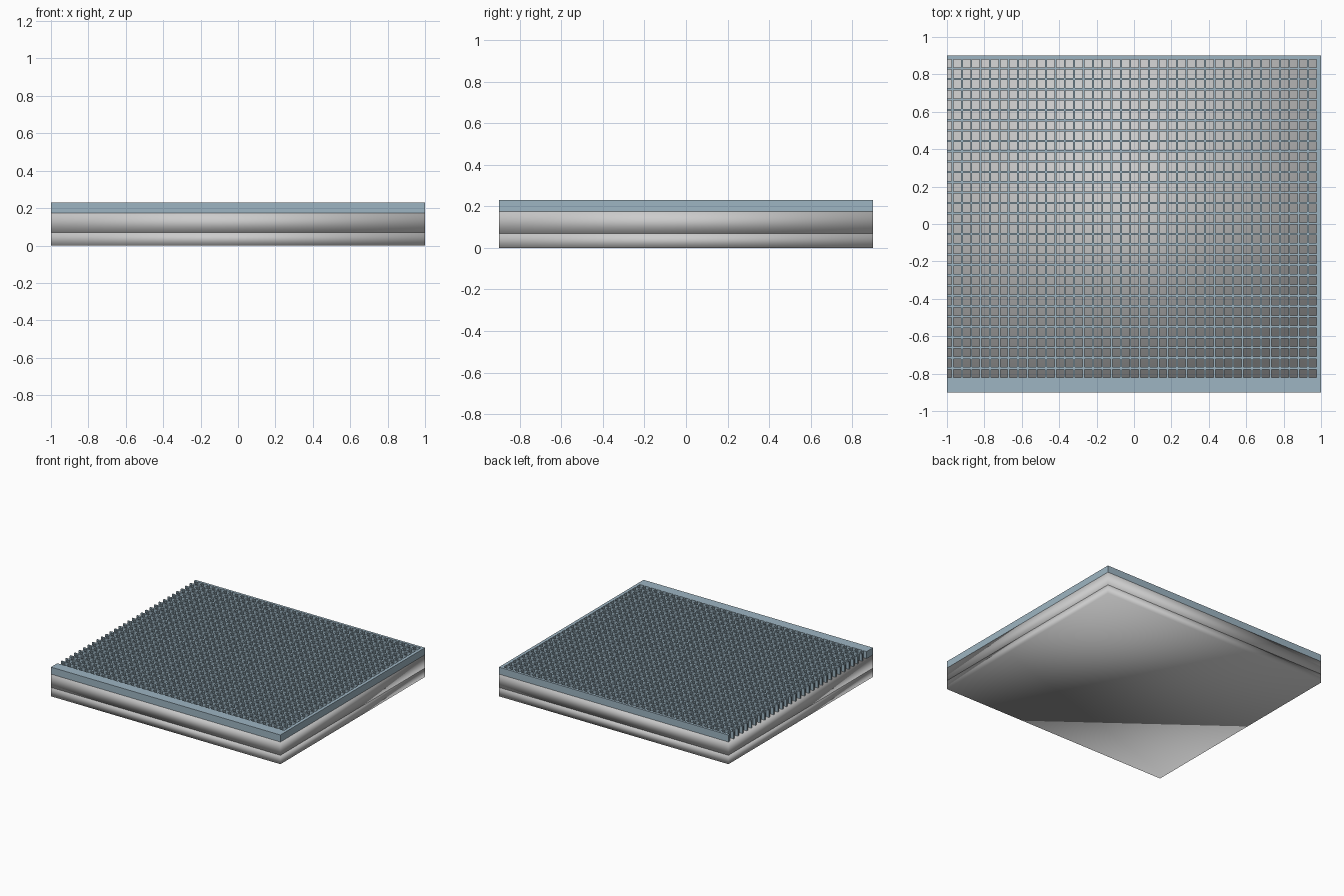
import bpy, bmesh

if "Cube" in bpy.data.objects:
    bpy.data.objects.remove(bpy.data.objects["Cube"])

W, D = 1.0, 0.9                      # half width, half depth
Z_BASE, Z_MID, Z_TOP = 0.07, 0.175, 0.23

blue = bpy.data.materials.new("steel_blue")
blue.diffuse_color = (0.34, 0.46, 0.54, 1)
blue.use_nodes = True
blue.node_tree.nodes["Principled BSDF"].inputs["Base Color"].default_value = blue.diffuse_color


def boxes(name, spans, mat=None, smooth=True):
    """One object made of boxes given as (x0, x1, y0, y1, z0, z1)."""
    bm = bmesh.new()
    for x0, x1, y0, y1, z0, z1 in spans:
        verts = bmesh.ops.create_cube(bm, size=1)["verts"]
        for v in verts:
            v.co = (x1 if v.co.x > 0 else x0,
                    y1 if v.co.y > 0 else y0,
                    z1 if v.co.z > 0 else z0)
    for f in bm.faces:
        f.smooth = smooth
    me = bpy.data.meshes.new(name)
    bm.to_mesh(me)
    bm.free()
    ob = bpy.data.objects.new(name, me)
    bpy.context.collection.objects.link(ob)
    if mat:
        me.materials.append(mat)
    return ob


# Two stacked grey slabs
boxes("base_slab", [(-W, W, -D, D, 0, Z_BASE)])
boxes("middle_slab", [(-W, W, -D, D, Z_BASE, Z_MID)])

# Grating rim: wide at the front, thin at the back and right, open at the left
FRONT, BACK, RIGHT = -0.82, 0.88, 0.975
boxes("grating_rim", [
    (-W, W, -D, FRONT, Z_MID, Z_TOP),
    (-W, W, BACK, D, Z_MID, Z_TOP),
    (RIGHT, W, FRONT, BACK, Z_MID, Z_TOP),
], blue, smooth=False)

# Grating bars running left to right
ROWS, BAR_Y = 31, 0.012
pitch_y = (BACK - FRONT + BAR_Y) / ROWS
boxes("grating_cross_bars", [
    (-W, RIGHT, BACK - i * pitch_y, BACK - i * pitch_y + BAR_Y, Z_MID, Z_TOP)
    for i in range(1, ROWS)], blue, smooth=False)

# Grating bars running front to back
COLS, BAR_X, PITCH_X = 40, 0.01, 0.05
boxes("grating_long_bars", [
    (RIGHT - i * PITCH_X, RIGHT - i * PITCH_X + BAR_X, FRONT, BACK, Z_MID, Z_TOP)
    for i in range(1, COLS)], blue, smooth=False)
